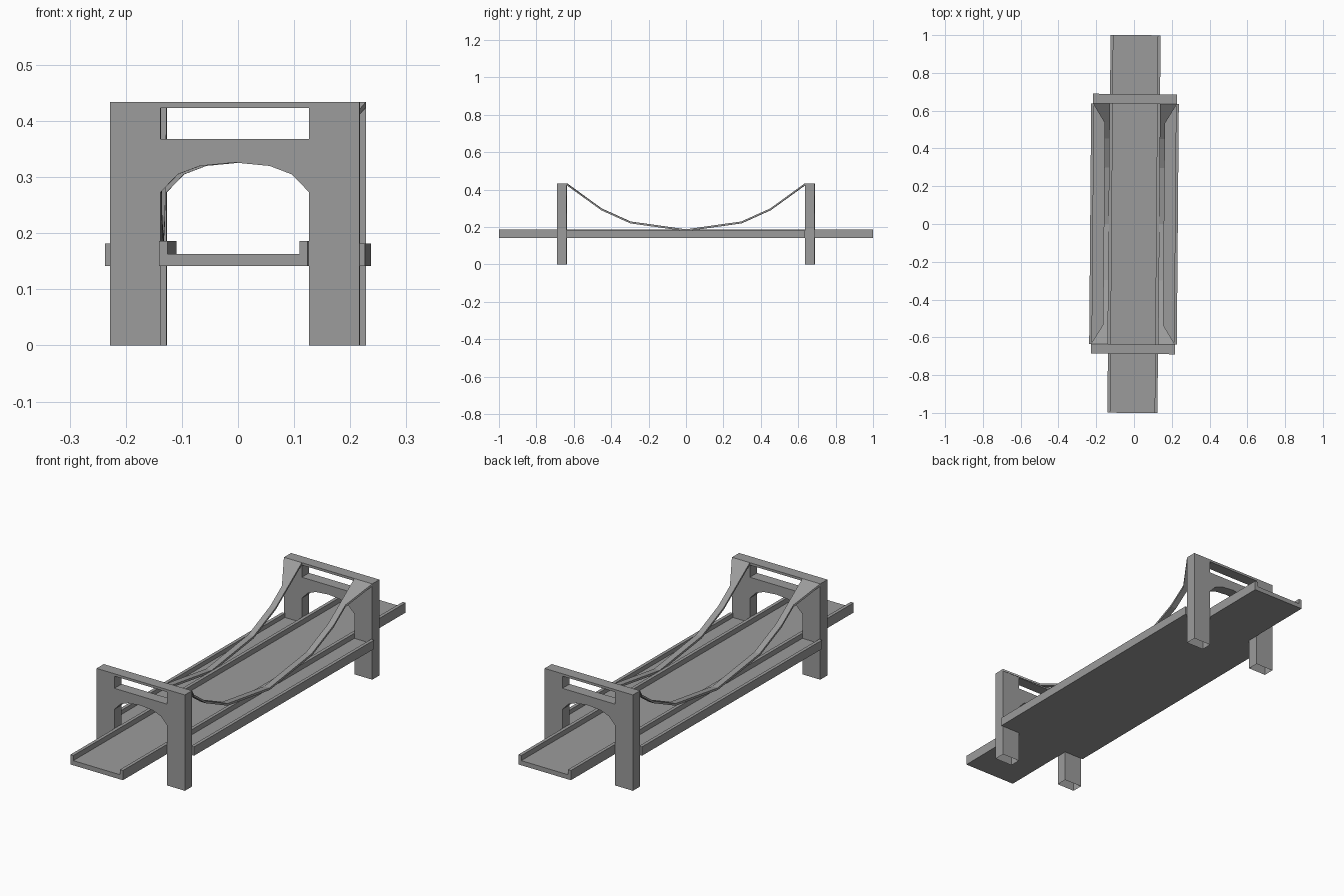
import bpy
import bmesh

if "Cube" in bpy.data.objects:
    bpy.data.objects.remove(bpy.data.objects["Cube"])

YAW = -0.0083            # the whole bridge is turned very slightly
DECK, OUTER, LEG = 0.1325, 0.232, 0.2225    # half widths
TOWER_IN, TOWER_OUT = 0.637, 0.688
BASE, FLOOR, CURB, LIP, TOP = 0.142, 0.163, 0.186, 0.015, 0.434

concrete = bpy.data.materials.new("concrete_grey")
concrete.use_nodes = True
grey = (0.33, 0.33, 0.33, 1)
concrete.diffuse_color = grey
concrete.node_tree.nodes["Principled BSDF"].inputs["Base Color"].default_value = grey


def finish(name, bm, mirror=False):
    bmesh.ops.recalc_face_normals(bm, faces=bm.faces)
    mesh = bpy.data.meshes.new(name)
    bm.to_mesh(mesh)
    bm.free()
    mesh.materials.append(concrete)
    obj = bpy.data.objects.new(name, mesh)
    obj.rotation_euler.z = YAW
    bpy.context.collection.objects.link(obj)
    if mirror:
        obj.modifiers.new("Mirror", "MIRROR")
    return obj


def extrude_outline(loops, y0, y1):
    """Fill x-z outlines (later loops are holes) and extrude them along y."""
    bm = bmesh.new()
    edges = []
    for loop in loops:
        verts = [bm.verts.new((x, y0, z)) for x, z in loop]
        edges += [bm.edges.new((a, b)) for a, b in zip(verts, verts[1:] + verts[:1])]
    bmesh.ops.triangle_fill(bm, edges=edges, use_beauty=True, normal=(0, -1, 0))
    result = bmesh.ops.extrude_face_region(bm, geom=bm.faces[:], use_keep_orig=True)
    moved = [g for g in result["geom"] if isinstance(g, bmesh.types.BMVert)]
    bmesh.ops.translate(bm, verts=moved, vec=(0, y1 - y0, 0))
    return bm


def both_sides(half):
    """Complete a right-hand outline with its mirror image."""
    return half + [(-x, z) for x, z in reversed(half)]


# Road deck with a curb along each edge
inner = DECK - LIP
road = both_sides([(DECK, BASE), (DECK, CURB), (inner, CURB), (inner, FLOOR)])
finish("road_deck", extrude_outline([road], -1, 1))

# Side walkways between the towers, each with an outer lip
edge, lip_top = OUTER - LIP, CURB - 0.004
walk = [(DECK, BASE), (OUTER, BASE), (OUTER, lip_top), (edge, lip_top),
        (edge, FLOOR), (DECK, FLOOR)]
finish("side_walkways", extrude_outline([walk], -TOWER_IN, TOWER_IN), mirror=True)

# Towers with an arched portal, an upper slot and open leg bottoms
arch = [(DECK, 0.273), (0.1015, 0.305), (0.062, 0.32)]
half_portal = [(DECK, 0)] + arch
portal = half_portal + [(0, 0.326)] + [(-x, z) for x, z in reversed(half_portal)]
outline = portal + [(-LEG, 0), (-LEG, TOP), (LEG, TOP), (LEG, 0)]
slot = both_sides([(DECK, 0.368), (DECK, 0.423)])
for name, side in (("front_tower", -1), ("back_tower", 1)):
    bm = extrude_outline([outline, slot], side * TOWER_IN, side * TOWER_OUT)
    soles = [f for f in bm.faces if all(v.co.z < 0.001 for v in f.verts)]
    bmesh.ops.delete(bm, geom=soles, context="FACES_ONLY")
    finish(name, bm)

# Sagging ribbon cables, flared to the full leg width at the towers
half_path = [(TOWER_IN, TOP, LEG), (0.535, 0.36, 0.16), (0.452, 0.3, 0.16),
             (0.297, 0.23, 0.16)]
path = half_path + [(0, 0.188, 0.16)] + [(-y, z, w) for y, z, w in reversed(half_path)]
bm = bmesh.new()
rings = []
for y, z, width in path:
    corners = [(DECK, z), (width, z), (width, z - 0.01), (DECK, z - 0.01)]
    rings.append([bm.verts.new((x, y, h)) for x, h in corners])
for a, b in zip(rings, rings[1:]):
    for i in range(4):
        j = (i + 1) % 4
        bm.faces.new((a[i], a[j], b[j], b[i]))
bm.faces.new(rings[0])
bm.faces.new(rings[-1])
finish("suspension_cables", bm, mirror=True)
